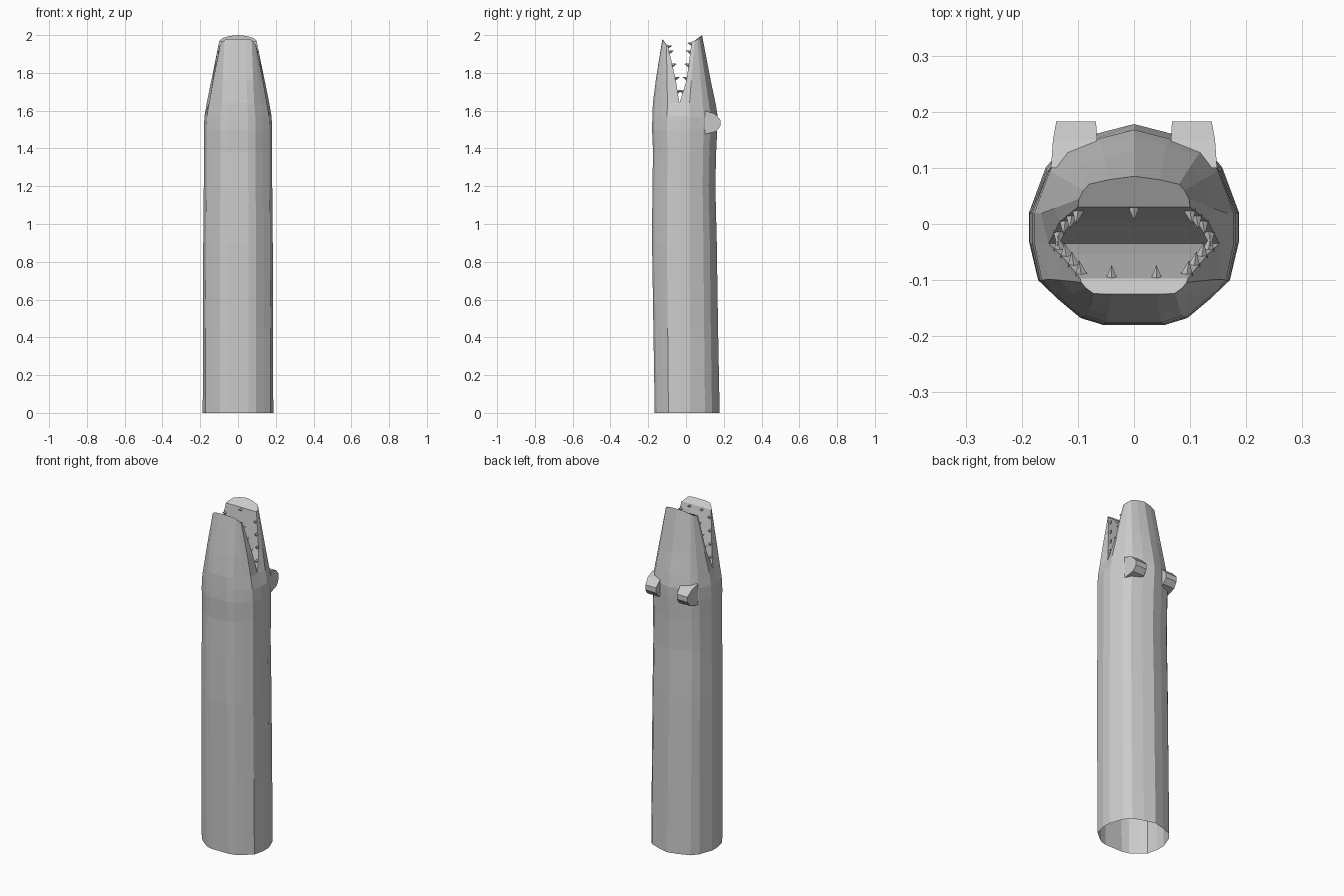
import bpy, bmesh, math
from mathutils import Vector

if "Cube" in bpy.data.objects:
    bpy.data.objects.remove(bpy.data.objects["Cube"], do_unlink=True)

grey = bpy.data.materials.new("plain grey")
grey.use_nodes = True
grey.diffuse_color = (0.6, 0.6, 0.6, 1)
grey.node_tree.nodes["Principled BSDF"].inputs["Base Color"].default_value = (0.6, 0.6, 0.6, 1)


def finish(name, bm):
    mesh = bpy.data.meshes.new(name)
    bm.to_mesh(mesh)
    bm.free()
    mesh.materials.append(grey)
    obj = bpy.data.objects.new(name, mesh)
    bpy.context.collection.objects.link(obj)
    return obj


def loft(name, rings, cap_top=False):
    """Join closed counter-clockwise rings, listed from bottom to top."""
    bm = bmesh.new()
    rows = [[bm.verts.new(p) for p in ring] for ring in rings]
    n = len(rows[0])
    for low, high in zip(rows, rows[1:]):
        for i in range(n):
            j = (i + 1) % n
            bm.faces.new((low[i], low[j], high[j], high[i]))
    if cap_top:
        bm.faces.new(rows[-1])
    bmesh.ops.remove_doubles(bm, verts=bm.verts, dist=1e-5)
    return finish(name, bm)


# Half cross-section, front centre to back centre; point 5 is the mouth corner
HALF = [(0, -.178), (.055, -.178), (.095, -.166), (.135, -.133), (.17, -.1),
        (.184, -.035), (.184, .02), (.155, .095), (.125, .13), (.065, .152), (0, .168)]
CORNER = 5


def section(z, sx, front, back):
    return [Vector((x * sx, y * (front if y < 0 else back), z)) for x, y in HALF]


def flip(p):
    return Vector((-p.x, p.y, p.z))


def full_ring(half):
    return half + [flip(p) for p in half[-2:0:-1]]


# Neck: slightly bent open tube, swelling at the head
levels = [(0, 1.015, .93, 1.06), (.45, 1.01, .97, 1.01), (.9, 1.0, 1.01, .97),
          (1.2, .985, 1.0, .925), (1.38, .985, .98, .95), (1.5, .985, 1.01, .985),
          (1.57, .965, 1.0, 1.0)]
mouth = section(1.64, .9, .985, .93)
mouth[CORNER] = Vector((.152, -.035, 1.64))
loft("neck", [full_ring(section(*v)) for v in levels] + [full_ring(mouth)])


def jaw_ring(half, lower):
    if lower:      # from the -x corner around the front
        return [flip(p) for p in half[:0:-1]] + half
    return half + [flip(p) for p in half[-2::-1]]


def blend(a, b, tx, ty, z_mid):
    return [Vector((p.x + (q.x - p.x) * tx, p.y + (q.y - p.y) * ty, z_mid)) for p, q in zip(a, b)]


# Lower jaw, at the front
low_base = mouth[:CORNER + 1]
low_tip = [Vector(p) for p in [(0, -.125, 1.98), (.04, -.125, 1.98), (.072, -.124, 1.975),
                               (.086, -.114, 1.96), (.094, -.104, 1.95), (.096, -.097, 1.95)]]
low_mid = blend(low_base, low_tip, .36, .3, 1.76)
loft("lower_jaw", [jaw_ring(r, True) for r in (low_base, low_mid, low_tip)], True)

# Upper jaw, at the back
up_base = mouth[CORNER:]
up_tip = [Vector(p) for p in [(.1, .03, 1.965), (.098, .045, 1.97), (.09, .06, 1.975),
                              (.08, .071, 1.985), (.045, .079, 1.995), (0, .085, 2.0)]]
up_mid = blend(up_base, up_tip, .36, .36, 1.76)
up_mid[0].y = .003
loft("upper_jaw", [jaw_ring(r, False) for r in (up_base, up_mid, up_tip)], True)


# Teeth: small four-sided spikes along the lips
def tooth(bm, base, direction, length=.028, radius=.011):
    rot = Vector(direction).to_track_quat('Z', 'Y').to_matrix().to_4x4()
    made = bmesh.ops.create_cone(bm, cap_ends=True, segments=4, radius1=radius,
                                 radius2=0, depth=length)["verts"]
    bmesh.ops.translate(bm, verts=made, vec=(0, 0, length / 2 - .003))
    bmesh.ops.transform(bm, verts=made, matrix=rot)
    bmesh.ops.translate(bm, verts=made, vec=base)


def tooth_row(name, mid, tip, base, side, fronts):
    bm = bmesh.new()
    for z in (1.7, 1.77, 1.84, 1.91):
        a, b = (base, mid) if z < mid.z else (mid, tip)
        p = a.lerp(b, (z - a.z) / (b.z - a.z))
        for s in (-1, 1):
            tooth(bm, (s * (p.x - .009), p.y, z), (s * .15, side, .35))
    for x in fronts:
        tooth(bm, (x, tip.y, tip.z - .012), (0, side, .25))
    finish(name, bm)


tooth_row("lower_teeth", low_mid[-1], low_tip[-1], low_base[-1], 1, (-.04, .04))
tooth_row("upper_teeth", up_mid[0], up_tip[0], up_base[0], -1, (0,))

# Eye ridges: angular blocks on the back of the head
PROFILE = [(.10, 1.6), (.15, 1.585), (.183, 1.55), (.183, 1.52), (.16, 1.49), (.10, 1.475)]
for side, s in (("left", 1), ("right", -1)):
    bm = bmesh.new()
    inner = [bm.verts.new((s * (.066 + .05 * max(0, y - .15)), y, z)) for y, z in PROFILE]
    outer = [bm.verts.new((s * (.148 - .18 * max(0, y - .13)), y, z)) for y, z in PROFILE]
    bm.faces.new(inner)
    bm.faces.new(outer[::-1])
    for i in range(len(PROFILE)):
        j = (i + 1) % len(PROFILE)
        bm.faces.new((inner[j], inner[i], outer[i], outer[j]))
    bmesh.ops.recalc_face_normals(bm, faces=bm.faces)
    finish(side + "_eye_ridge", bm)
